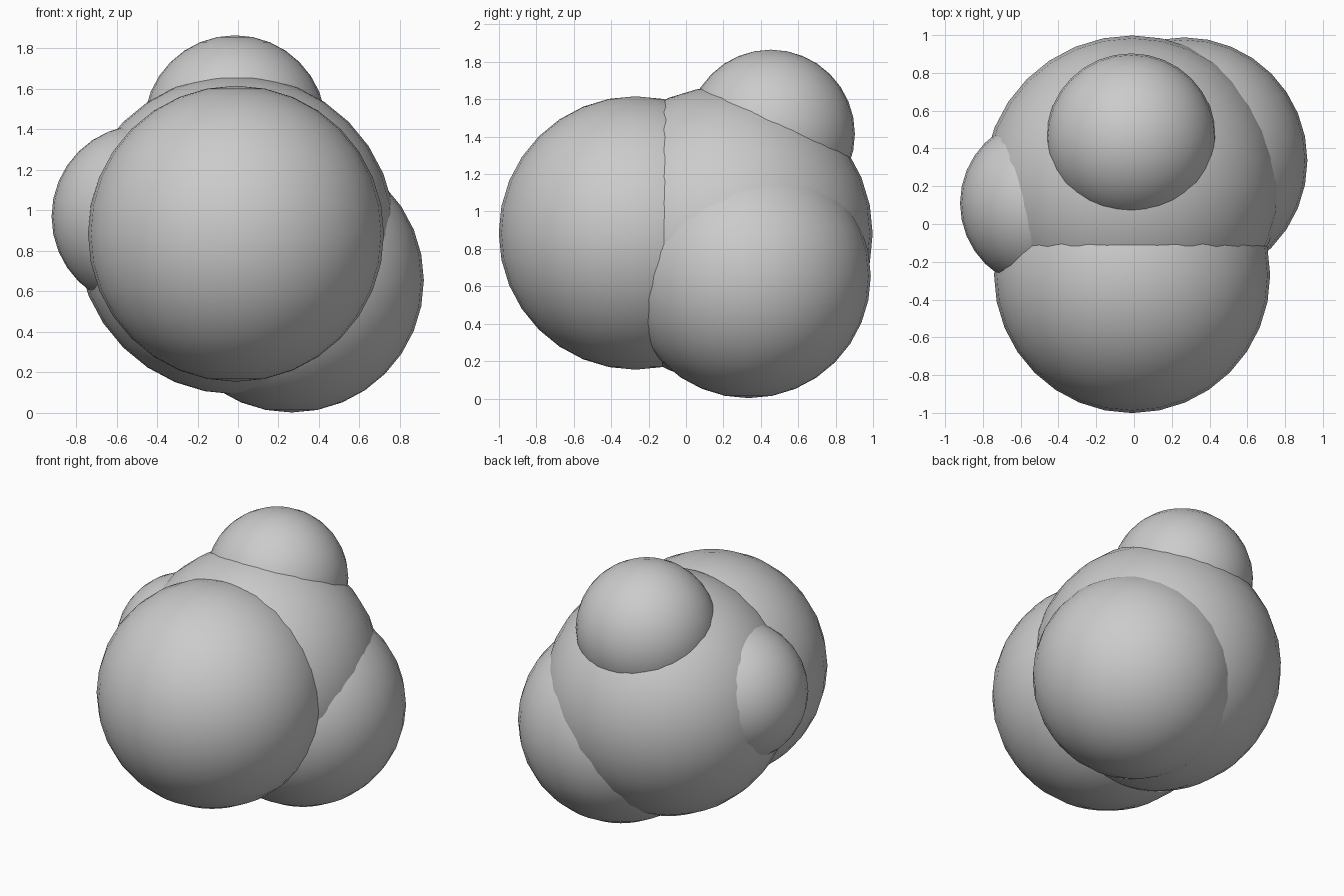
import bpy

if "Cube" in bpy.data.objects:
    bpy.data.objects.remove(bpy.data.objects["Cube"])

# Cluster of overlapping smooth balls: name, centre, radius
balls = [
    ("core_ball", (-0.01, 0.21, 0.88), 0.788),
    ("front_ball", (-0.01, -0.27, 0.885), 0.731),
    ("lower_right_ball", (0.265, 0.335, 0.655), 0.653),
    ("top_ball", (-0.015, 0.453, 1.415), 0.45),
    ("left_ball", (-0.468, 0.11, 0.97), 0.453),
]


def add_ball(name, centre, radius):
    bpy.ops.mesh.primitive_uv_sphere_add(
        segments=32, ring_count=16, radius=radius, location=centre)
    ball = bpy.context.object
    ball.name = name
    bpy.ops.object.shade_smooth()


for ball in balls:
    add_ball(*ball)
